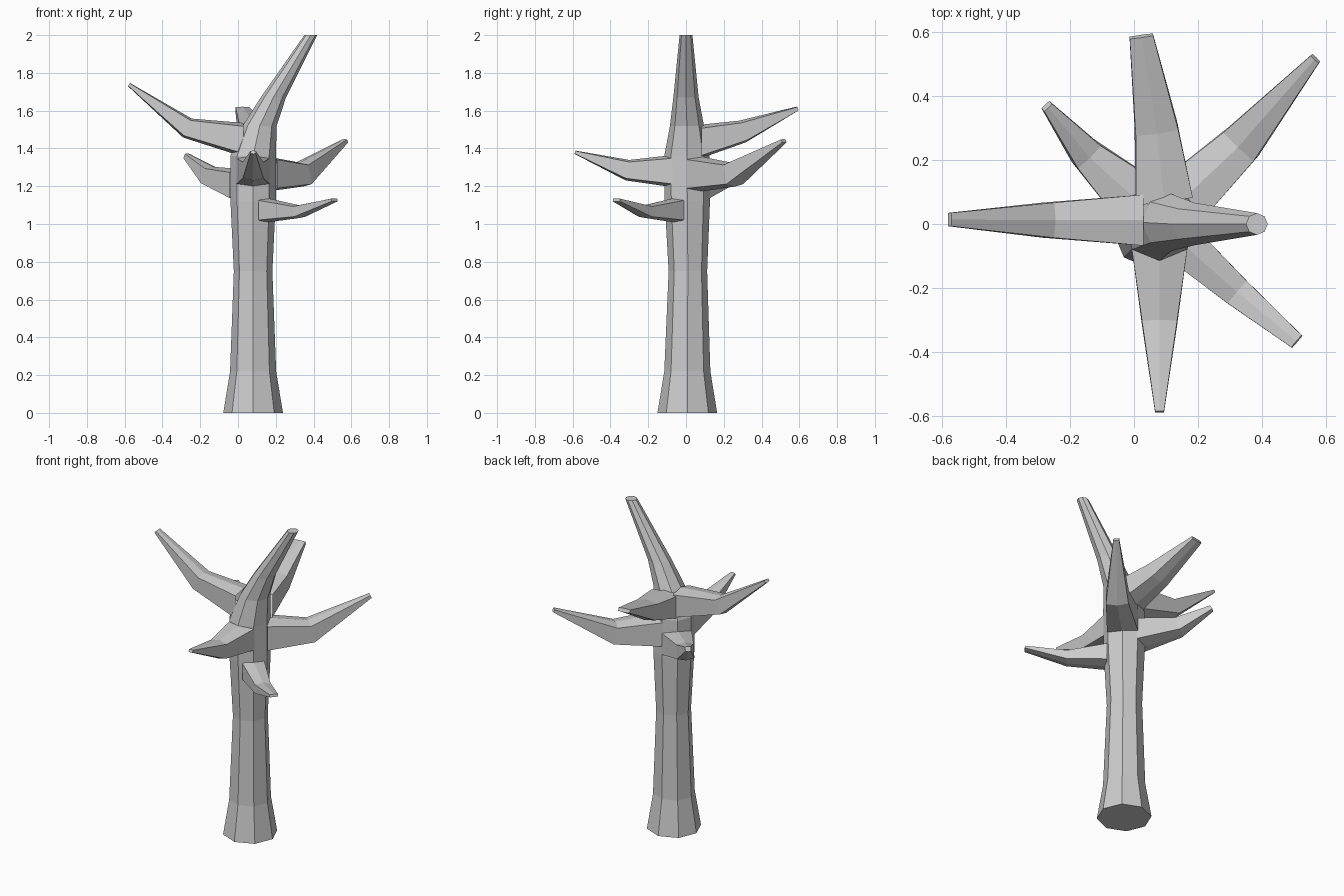
import bpy, bmesh, math
from mathutils import Vector

if "Cube" in bpy.data.objects:
    bpy.data.objects.remove(bpy.data.objects["Cube"])


def loft(name, rings, cap_start):
    """Skin a list of equal-length rings, closing the far end."""
    bm = bmesh.new()
    vs = [[bm.verts.new(p) for p in r] for r in rings]
    n = len(vs[0])
    for a, b in zip(vs, vs[1:]):
        for i in range(n):
            j = (i + 1) % n
            bm.faces.new((a[i], a[j], b[j], b[i]))
    bm.faces.new(vs[-1])
    if cap_start:
        bm.faces.new(list(reversed(vs[0])))
    bmesh.ops.recalc_face_normals(bm, faces=bm.faces)
    me = bpy.data.meshes.new(name)
    bm.to_mesh(me)
    bm.free()
    ob = bpy.data.objects.new(name, me)
    bpy.context.collection.objects.link(ob)
    return ob


def octagon(x, y, z, r):
    return [(x + r * math.cos(k * math.pi / 4), y + r * math.sin(k * math.pi / 4), z)
            for k in range(8)]


# Trunk: eight-sided, leaning into the tall upper limb
trunk = [(0.08, 0.007, 0, 0.158), (0.08, 0.007, 0.22, 0.122),
         (0.08, 0.01, 0.75, 0.102), (0.08, 0.007, 1.12, 0.12),
         (0.08, 0.005, 1.36, 0.12), (0.115, 0.005, 1.52, 0.09),
         (0.187, 0.0, 1.67, 0.067), (0.385, 0.0, 2.0, 0.034)]
loft("trunk", [octagon(*t) for t in trunk], True)


def branch(name, stations):
    """Tapering hexagonal limb; stations are (x, y, z, half width, half height)."""
    pts = [Vector(s[:3]) for s in stations]
    flat = pts[-1] - pts[0]
    flat.z = 0
    flat.normalize()
    side = Vector((-flat.y, flat.x, 0))
    rings = []
    for i, (p, s) in enumerate(zip(pts, stations)):
        if i == 0:
            t = flat
        elif i == len(pts) - 1:
            t = (p - pts[i - 1]).normalized()
        else:
            t = ((p - pts[i - 1]).normalized() + (pts[i + 1] - p).normalized()).normalized()
        up = t.cross(side).normalized()
        w, h = s[3], s[4]
        section = [(-1, -.8), (0, -1), (1, -.8), (1, .8), (0, 1), (-1, .8)]
        rings.append([p + side * (a * w) + up * (b * h) for a, b in section])
    loft(name, rings, False)


# Branches spiralling round the trunk
branch("left_branch", [(0.03, 0.012, 1.445, .08, .09),
                       (-0.268, 0.012, 1.508, .055, .055),
                       (-0.577, 0.014, 1.738, .021, .010)])
branch("back_branch", [(0.095, 0.07, 1.435, .09, .09),
                       (0.07, 0.30, 1.49, .067, .06),
                       (0.023, 0.588, 1.61, .037, .012)])
branch("front_branch", [(0.08, -0.07, 1.28, .088, .085),
                        (0.08, -0.31, 1.285, .055, .055),
                        (0.08, -0.588, 1.38, .014, .009)])
branch("back_right_branch", [(0.14, 0.065, 1.265, .09, .095),
                             (0.335, 0.25, 1.262, .065, .065),
                             (0.568, 0.518, 1.44, .017, .011)])
branch("back_left_branch", [(0.02, 0.065, 1.205, .088, .085),
                            (-0.15, 0.22, 1.255, .05, .052),
                            (-0.273, 0.369, 1.36, .017, .016)])
branch("front_right_branch", [(0.15, -0.06, 1.073, .065, .065),
                              (0.325, -0.215, 1.066, .046, .034),
                              (0.51, -0.368, 1.127, .025, .009)])
